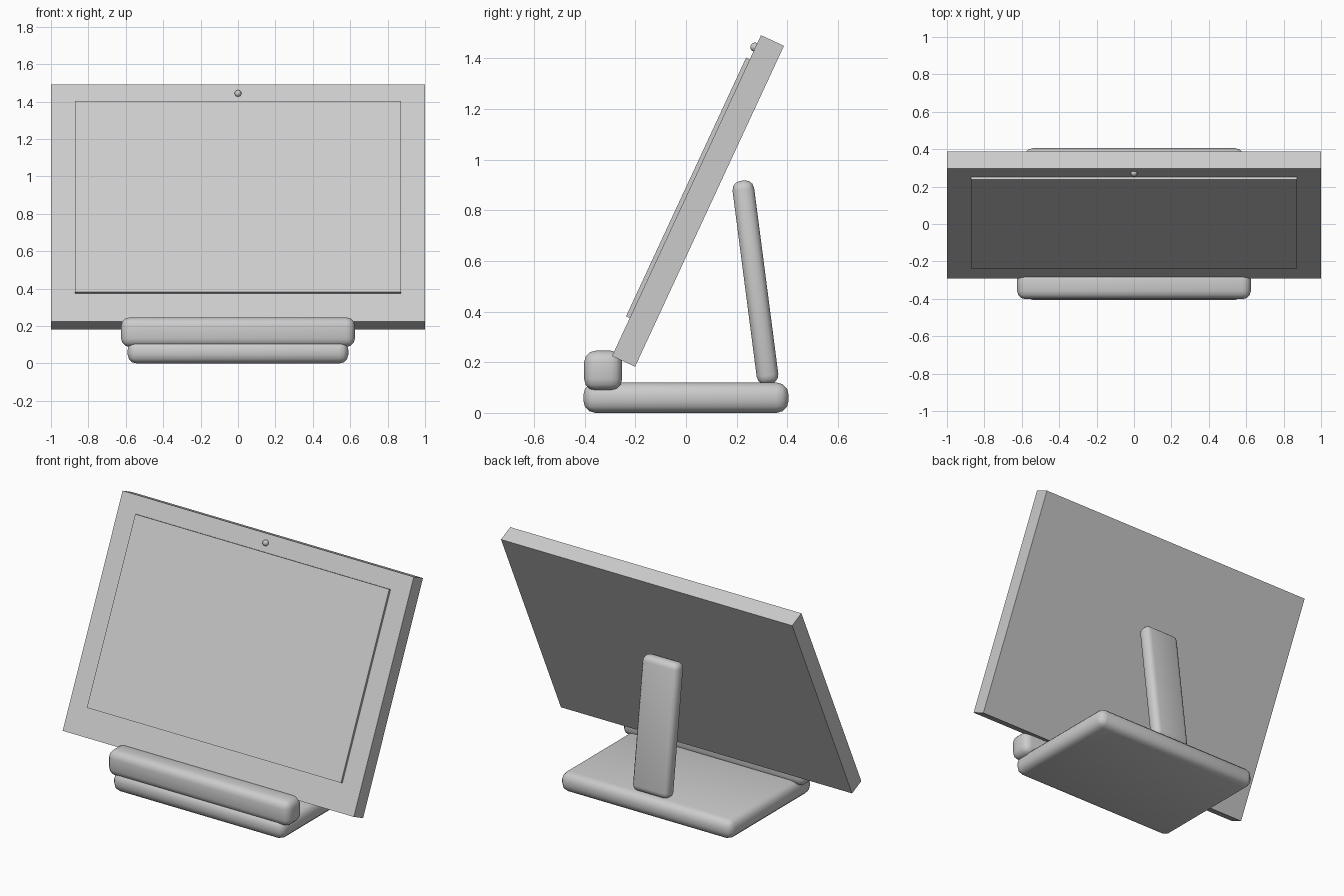
import bpy
from math import radians, sin, cos

if "Cube" in bpy.data.objects:
    bpy.data.objects.remove(bpy.data.objects["Cube"])

TILT = radians(24.9)
CENTRE_Y, CENTRE_Z = 0.0475, 0.8365


def box(name, size, loc, tilt=0.0, bevel=0.0, segments=3):
    bpy.ops.mesh.primitive_cube_add(size=1, location=loc)
    ob = bpy.context.object
    ob.name = name
    ob.scale = size
    bpy.ops.object.transform_apply(location=False, rotation=False, scale=True)
    if bevel:
        mod = ob.modifiers.new("rounding", 'BEVEL')
        mod.width = bevel
        mod.segments = segments
        mod.limit_method = 'NONE'
        bpy.ops.object.modifier_apply(modifier=mod.name)
        bpy.ops.object.shade_smooth_by_angle(angle=radians(40))
    ob.rotation_euler.x = tilt
    return ob


def on_panel(front, up):
    """World position of a point given in the tilted panel's own directions."""
    return (0,
            CENTRE_Y - front * cos(TILT) + up * sin(TILT),
            CENTRE_Z + front * sin(TILT) + up * cos(TILT))


# Tilted panel with raised screen
box("display_body", (2.0, 0.10, 1.396), on_panel(0, 0), -TILT)
box("screen", (1.745, 0.03, 1.126), on_panel(0.051, 0.03), -TILT)

# Camera bead above the screen
bpy.ops.mesh.primitive_uv_sphere_add(segments=16, ring_count=10, radius=0.018,
                                     location=on_panel(0.052, 0.645))
bpy.context.object.name = "camera"
bpy.ops.object.shade_smooth()

# Base plate and front lip
box("base", (1.18, 0.81, 0.12), (0, 0, 0.06), bevel=0.048)
box("front_lip", (1.25, 0.15, 0.157), (0, -0.327, 0.167), bevel=0.045)

# Rear support leaning towards the panel
box("rear_support", (0.25, 0.086, 0.81), (0, 0.274, 0.515), radians(7.4), bevel=0.035)
